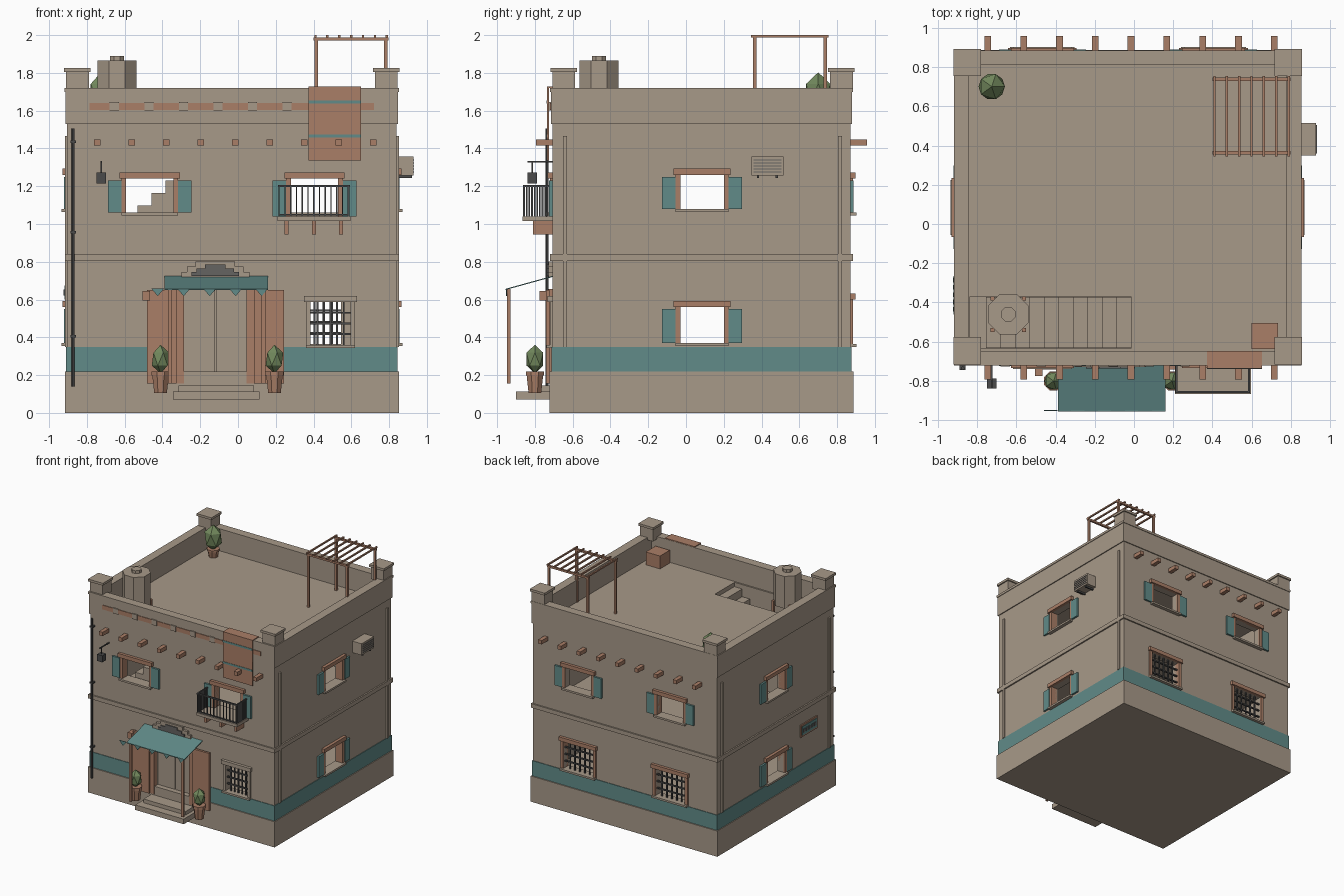
import bpy, bmesh, math
from mathutils import Matrix, Vector

if "Cube" in bpy.data.objects:
    bpy.data.objects.remove(bpy.data.objects["Cube"])


def material(name, rgb):
    m = bpy.data.materials.new(name)
    m.use_nodes = True
    m.diffuse_color = (*rgb, 1)
    m.node_tree.nodes["Principled BSDF"].inputs["Base Color"].default_value = (*rgb, 1)
    return m


ADOBE = material("adobe tan", (0.39, 0.32, 0.25))
TEAL = material("teal paint", (0.12, 0.26, 0.25))
WOOD = material("terracotta wood", (0.40, 0.21, 0.135))
IRON = material("dark iron", (0.07, 0.07, 0.07))
GREY = material("stone grey", (0.13, 0.125, 0.12))
GREEN = material("leaf green", (0.17, 0.25, 0.11))


def finish(name, bm, mat):
    me = bpy.data.meshes.new(name)
    bmesh.ops.recalc_face_normals(bm, faces=bm.faces[:])
    bm.to_mesh(me)
    bm.free()
    me.materials.append(mat)
    ob = bpy.data.objects.new(name, me)
    bpy.context.collection.objects.link(ob)
    return ob


def boxes(name, mat, *spans):
    """One object made of boxes given as (x0, x1, y0, y1, z0, z1)."""
    bm = bmesh.new()
    for x0, x1, y0, y1, z0, z1 in spans:
        mid = Vector((x0 + x1, y0 + y1, z0 + z1)) / 2
        size = (abs(x1 - x0), abs(y1 - y0), abs(z1 - z0), 1)
        bmesh.ops.create_cube(bm, size=1, matrix=Matrix.Translation(mid) @ Matrix.Diagonal(size))
    return finish(name, bm, mat)


def cone(name, mat, x, y, z0, z1, r0, r1, sides=8):
    bm = bmesh.new()
    bmesh.ops.create_cone(bm, cap_ends=True, segments=sides, radius1=r0, radius2=r1, depth=z1 - z0,
                          matrix=Matrix.Translation((x, y, (z0 + z1) / 2)) @ Matrix.Rotation(math.pi / sides, 4, "Z"))
    return finish(name, bm, mat)


# House limits
X0, X1, Y0, Y1, DECK = -0.905, 0.84, -0.708, 0.872, 1.53


def on_wall(side, u0, u1, d0, d1, z0, z1):
    """Span on a wall: u runs along it, d points outward."""
    if side == "front":
        return (u0, u1, Y0 - d1, Y0 - d0, z0, z1)
    if side == "back":
        return (u0, u1, Y1 + d0, Y1 + d1, z0, z1)
    if side == "right":
        return (X1 + d0, X1 + d1, u0, u1, z0, z1)
    return (X0 - d1, X0 - d0, u0, u1, z0, z1)


def ring(grow, z0, z1, inset):
    """Four spans running round the house."""
    a, b, c, d = X0 - grow, X1 + grow, Y0 - grow, Y1 + grow
    return [(a, b, c, c + inset, z0, z1), (a, b, d - inset, d, z0, z1),
            (a, a + inset, c + inset, d - inset, z0, z1), (b - inset, b, c + inset, d - inset, z0, z1)]


openings = []


def window(name, side, u, z0, z1, hw=0.125, shutters=True, grille=False, trim=WOOD):
    openings.append(on_wall(side, u - hw, u + hw, -0.1, 0.05, z0, z1))
    j = hw + 0.025
    boxes(name + "_lintel", trim, on_wall(side, u - j - 0.01, u + j + 0.01, -0.01, 0.025, z1, z1 + 0.033))
    boxes(name + "_jambs", trim, *[on_wall(side, u + s * hw, u + s * j, -0.05, 0.012, z0, z1) for s in (-1, 1)])
    boxes(name + "_sill", ADOBE, on_wall(side, u - j, u + j, -0.03, 0.03, z0 - 0.016, z0))
    if shutters:
        boxes(name + "_shutters", TEAL, *[on_wall(side, u + s * j, u + s * (j + 0.072), 0, 0.016, z0, z1 - 0.01)
                                          for s in (-1, 1)])
    if grille:
        bars = [on_wall(side, u + hw * k / 3 - 0.005, u + hw * k / 3 + 0.005, -0.02, -0.01, z0, z1)
                for k in range(-2, 3)]
        bars += [on_wall(side, u - hw, u + hw, -0.022, -0.008, z - 0.005, z + 0.005)
                 for z in (z0 + (z1 - z0) * k / 4 for k in range(1, 4))]
        boxes(name + "_grille", IRON, *bars)


# Windows
window("front_upper_window", "front", -0.467, 1.06, 1.24)
window("balcony_window", "front", 0.405, 1.04, 1.24)
window("front_barred_window", "front", 0.49, 0.36, 0.587, 0.105, False, True, ADOBE)
for u in (-0.467, 0.405):
    tag = "west" if u < 0 else "east"
    window(f"back_upper_{tag}_window", "back", u, 1.06, 1.24)
    window(f"back_lower_{tag}_window", "back", u, 0.365, 0.6, 0.14, False, True)
for side in ("right", "left"):
    window(side + "_upper_window", side, 0.085, 1.08, 1.26, 0.115)
    window(side + "_lower_window", side, 0.085, 0.37, 0.56, 0.115)

# Hollow house body
DX0, DX1, DC = -0.285, 0.045, -0.12
openings.append((DX0, DX1, Y0 - 0.05, Y0 + 0.045, 0.22, 0.66))
openings.append((-0.835, -0.015, -0.635, -0.37, 1.4, 1.6))
body = boxes("house_body", ADOBE, (X0, X1, Y0, Y1, 0.2, DECK))
rooms = boxes("room_cutter", ADOBE, *[(X0 + 0.06, X1 - 0.06, Y0 + 0.065, Y1 - 0.06, a, b)
                                      for a, b in ((0.23, 0.8), (0.83, 1.49))])
holes = boxes("opening_cutter", ADOBE, *openings)
for cutter in (rooms, holes):
    cutter.hide_render = True
    mod = body.modifiers.new("cut", "BOOLEAN")
    mod.operation, mod.solver, mod.object = "DIFFERENCE", "EXACT", cutter
bpy.context.view_layer.update()
cut_mesh = bpy.data.meshes.new_from_object(body.evaluated_get(bpy.context.evaluated_depsgraph_get()))
body.modifiers.clear()
body.data = cut_mesh
for cutter in (rooms, holes):
    bpy.data.objects.remove(cutter)

# Plinth, painted band, string course, parapet and corner piers
boxes("plinth", ADOBE, (X0 - 0.012, X1 + 0.012, Y0 - 0.014, Y1 + 0.014, 0, 0.22))
band = ring(0.005, 0.22, 0.35, 0.01)
a, b, c, d, e, f = band[0]
boxes("painted_band", TEAL, (a, DX0, c, d, e, f), (DX1, b, c, d, e, f), *band[1:])
boxes("string_course", ADOBE, *ring(0.012, 0.805, 0.84, 0.02))
boxes("parapet", ADOBE, *ring(0.008, DECK, 1.7, 0.068))
boxes("parapet_cap", ADOBE, *ring(0.013, 1.7, 1.72, 0.075))
for i, (x, y) in enumerate([(x, y) for x in (-0.85, 0.785) for y in (-0.647, 0.823)]):
    boxes(f"corner_pier_{i}", ADOBE, (x - 0.06, x + 0.06, y - 0.06, y + 0.06, 1.7, 1.805),
          (x - 0.07, x + 0.07, y - 0.07, y + 0.07, 1.805, 1.825))
boxes("corner_strips", ADOBE, *[on_wall(s, u - 0.01, u + 0.01, 0, 0.012, 0.35, 1.465)
                                for s in ("left", "right") for u in (-0.64, 0.815)])

# Projecting roof beams
boxes("roof_beams", WOOD, *[on_wall(s, x - 0.017, x + 0.017, -0.02, 0.085, 1.415, 1.448)
                            for s in ("front", "back") for x in (-0.745 + 0.1825 * i for i in range(9))])

# Frieze strip and hanging rug
boxes("frieze_strip", WOOD, on_wall("front", -0.785, 0.72, 0, 0.013, 1.603, 1.64))
boxes("frieze_tiles", ADOBE, *[on_wall("front", x - 0.024, x + 0.024, 0, 0.018, 1.6, 1.645)
                               for x in (-0.655 + 0.183 * i for i in range(7))])
boxes("rug", WOOD, on_wall("front", 0.372, 0.652, 0.018, 0.028, 1.335, 1.725),
      on_wall("front", 0.372, 0.652, -0.06, 0.028, 1.72, 1.727))
boxes("rug_stripes", TEAL, *[on_wall("front", 0.372, 0.652, 0.024, 0.031, z, z + 0.016) for z in (1.457, 1.638)])

# Entrance: doors, frame, open leaves, steps
boxes("door_panels", ADOBE, (DX0, DC - 0.003, Y0 + 0.03, Y0 + 0.05, 0.22, 0.66),
      (DC + 0.003, DX1, Y0 + 0.03, Y0 + 0.05, 0.22, 0.66))
boxes("door_frame", WOOD, *[on_wall("front", DC + s * 0.165, DC + s * 0.205, -0.02, 0.02, 0.155, 0.655) for s in (-1, 1)])
boxes("door_leaves", WOOD, *[on_wall("front", DC + s * 0.205, DC + s * 0.363, 0.014, 0.034, 0.155, 0.65) for s in (-1, 1)])
boxes("entrance_steps", ADOBE, (-0.345, 0.115, -0.9, -0.715, 0.07, 0.113), (-0.315, 0.085, -0.83, -0.715, 0.113, 0.145))
boxes("wall_box", WOOD, on_wall("front", -0.505, -0.465, 0, 0.067, 0.595, 0.645))

# Stepped pediment
boxes("pediment", ADOBE, *[on_wall("front", DC - w, DC + w, 0, 0.02, z, z + 0.027)
                           for w, z in ((0.18, 0.72), (0.15, 0.747), (0.105, 0.774))])
boxes("pediment_inlay", GREY, *[on_wall("front", DC - w, DC + w, 0.01, 0.028, z, z + 0.02)
                                for w, z in ((0.125, 0.725), (0.1, 0.745), (0.055, 0.765))])

# Awning with pennants and posts
bm = bmesh.new()
rim = [(-0.388, Y0, 0.725), (0.16, Y0, 0.725), (0.16, -0.955, 0.657), (-0.388, -0.955, 0.657)]
top = [bm.verts.new(p) for p in rim]
low = [bm.verts.new((x, y, z - 0.006)) for x, y, z in rim]
bm.faces.new(top)
bm.faces.new(low)
for i in range(4):
    j = (i + 1) % 4
    bm.faces.new((top[i], top[j], low[j], low[i]))
finish("awning", bm, TEAL)
bm = bmesh.new()
for x in (-0.425 + 0.1375 * i for i in range(5)):
    tri = [(x - 0.034, 0.658), (x + 0.034, 0.658), (x, 0.618)]
    face = bm.faces.new([bm.verts.new((px, -0.953, pz)) for px, pz in tri])
    out = bmesh.ops.extrude_face_region(bm, geom=[face])["geom"]
    bmesh.ops.translate(bm, vec=(0, 0.005, 0), verts=[v for v in out if isinstance(v, bmesh.types.BMVert)])
finish("awning_pennants", bm, TEAL)
boxes("awning_posts", WOOD, *[(x - 0.01, x + 0.01, -0.948, -0.93, 0.155, 0.656) for x in (-0.36, 0.135)])


# Potted plants
def plant(name, x, y, z, h, r):
    cone(name + "_pot", WOOD, x, y, z, z + h * 0.8, 0.036, 0.047)
    cone(name + "_pot_rim", WOOD, x, y, z + h * 0.8, z + h, 0.052, 0.052)
    bm = bmesh.new()
    tall = 0.076 * r / 0.052
    bmesh.ops.create_icosphere(bm, subdivisions=1, radius=1,
                               matrix=Matrix.Translation((x, y, z + h + tall * 0.85)) @ Matrix.Diagonal((r, r, tall, 1)))
    finish(name + "_leaves", bm, GREEN)


plant("entry_plant_west", -0.41, -0.8, 0.105, 0.115, 0.052)
plant("entry_plant_east", 0.193, -0.8, 0.105, 0.115, 0.052)
plant("roof_plant", -0.725, 0.7, DECK, 0.07, 0.075)

# Balcony
BY = -0.862
boxes("balcony_slab", ADOBE, (0.21, 0.595, BY - 0.003, Y0, 1.015, 1.04))
boxes("balcony_brackets", WOOD, *[(x - 0.01, x + 0.01, -0.81, Y0, 0.945, 1.015) for x in (0.257, 0.402, 0.545)])
rail = [(0.218 + i * 0.0305 - 0.003, 0.218 + i * 0.0305 + 0.003, BY, BY + 0.007, 1.04, 1.2) for i in range(13)]
rail += [(0.214, 0.59, BY, BY + 0.012, 1.195, 1.207), (0.214, 0.59, BY, BY + 0.01, 1.045, 1.053)]
for x in (0.214, 0.584):
    rail += [(x, x + 0.006, y, y + 0.009, 1.04, 1.2) for y in (BY + 0.014 * i for i in range(11))]
    rail.append((x - 0.002, x + 0.008, BY, Y0, 1.195, 1.207))
boxes("balcony_railing", IRON, *rail)

# Downpipe and lantern
cone("downpipe", IRON, -0.873, -0.735, 0.14, 1.505, 0.009, 0.009)
boxes("downpipe_clamps", IRON, *[(-0.888, -0.858, -0.745, Y0, z, z + 0.012) for z in (0.4, 0.95, 1.43)])
boxes("lantern", IRON, (-0.729, -0.721, -0.838, Y0, 1.325, 1.333), (-0.729, -0.721, -0.817, -0.809, 1.27, 1.33),
      (-0.75, -0.7, -0.838, -0.788, 1.215, 1.272))

# Wall cooling unit
boxes("cooling_unit", ADOBE, on_wall("right", 0.348, 0.515, 0, 0.088, 1.258, 1.357))
boxes("cooling_louvres", GREY, *[on_wall("right", 0.358, 0.505, 0.08, 0.092, z, z + 0.006)
                                 for z in (1.272 + 0.016 * i for i in range(5))])
boxes("cooling_brackets", IRON, *[on_wall("right", u, u + 0.012, 0, 0.08, 1.243, 1.258) for u in (0.375, 0.475)])

# Tile plaque on the west wall
boxes("plaque_frame", WOOD, on_wall("left", -0.475, -0.25, 0, 0.01, 0.585, 0.69))
boxes("plaque_panel", TEAL, on_wall("left", -0.46, -0.265, 0.005, 0.014, 0.6, 0.675))
boxes("plaque_tiles", GREY, *[on_wall("left", u - 0.012, u + 0.012, 0.01, 0.018, 0.622, 0.652)
                              for u in (-0.435, -0.3975, -0.36, -0.3225, -0.285)])

# Stairs up to the roof hatch
boxes("roof_stairs", ADOBE, *[(-0.755 + 0.074 * i, -0.681 + 0.074 * i, -0.633, -0.372, 0.82, 0.9 + 0.066 * i)
                              for i in range(10)])

# Water tank on legs
TX, TY = -0.64, -0.46
boxes("tank_legs", WOOD, *[(TX + s * 0.08 - 0.01, TX + s * 0.08 + 0.01, TY + t * 0.08 - 0.01, TY + t * 0.08 + 0.01,
                            DECK - 0.04, 1.62) for s in (-1, 1) for t in (-1, 1)])
cone("water_tank", ADOBE, TX, TY, 1.59, 1.865, 0.112, 0.112)
cone("tank_lid", ADOBE, TX, TY, 1.865, 1.89, 0.04, 0.04)

# Pergola and crate
boxes("pergola_posts", WOOD, *[(x - 0.009, x + 0.009, y - 0.009, y + 0.009, DECK, 1.975)
                               for x in (0.414, 0.782) for y in (0.363, 0.738)])
boxes("pergola_beams", WOOD, *[(0.4, 0.797, y - 0.009, y + 0.009, 1.972, 1.988) for y in (0.363, 0.738)])
boxes("pergola_slats", WOOD, *[(x - 0.006, x + 0.006, 0.345, 0.755, 1.988, 2.0)
                               for x in (0.41 + 0.063 * i for i in range(7))])
boxes("roof_crate", WOOD, (0.6, 0.735, -0.637, -0.505, DECK, 1.64))
